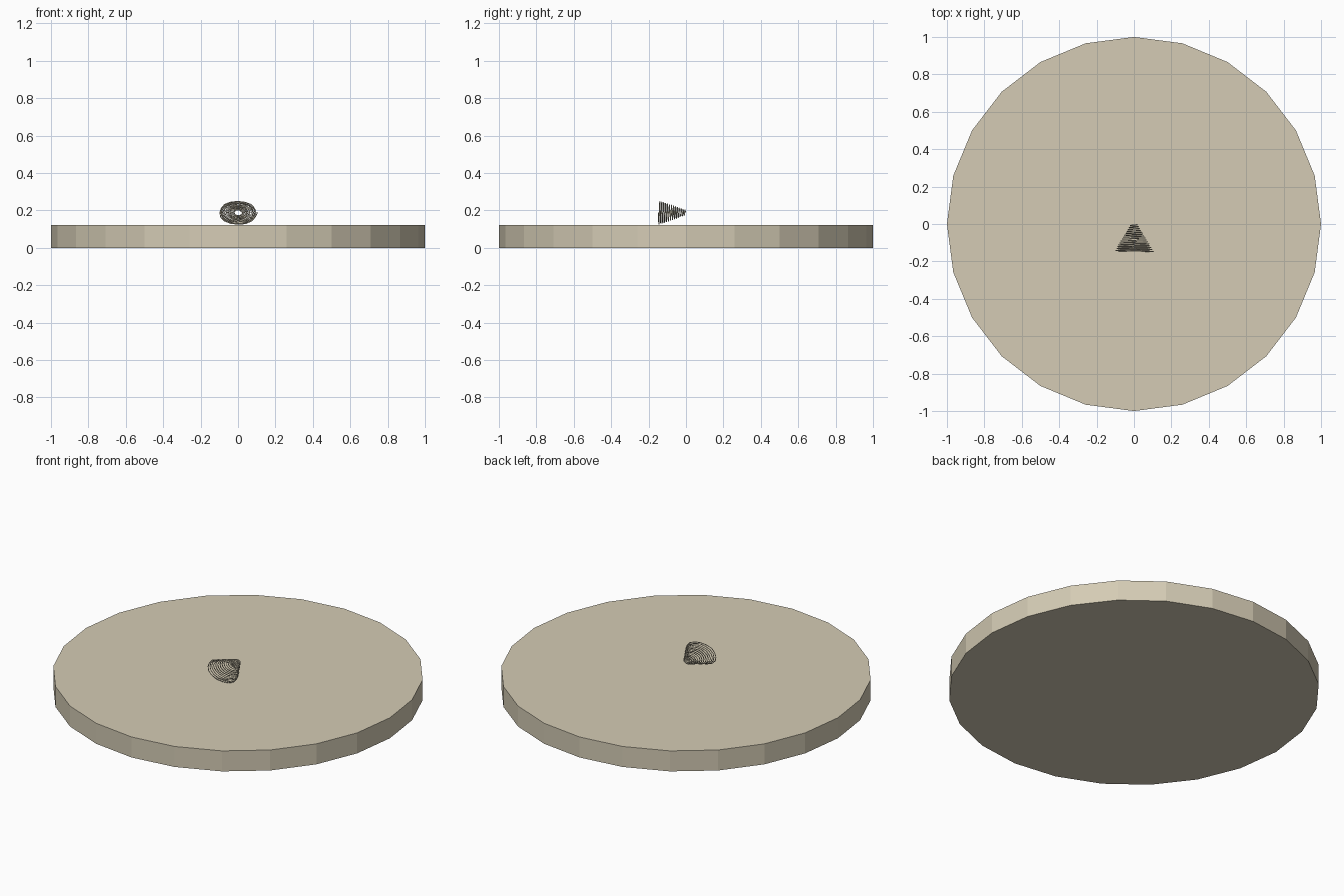
import bpy
import math
import random

random.seed(4)
cube = bpy.data.objects.get("Cube")
if cube:
    bpy.data.objects.remove(cube, do_unlink=True)


def make_material(name, rgb):
    mat = bpy.data.materials.new(name)
    mat.use_nodes = True
    mat.diffuse_color = (*rgb, 1)
    mat.node_tree.nodes["Principled BSDF"].inputs["Base Color"].default_value = (*rgb, 1)
    return mat


tan = make_material("warm tan", (0.66, 0.60, 0.46))

# Flat round base with faceted rim
BASE_HEIGHT = 0.122
bpy.ops.mesh.primitive_cylinder_add(vertices=24, radius=1, depth=BASE_HEIGHT,
                                    location=(0, 0, BASE_HEIGHT / 2))
base = bpy.context.object
base.name = "round_base"
base.data.materials.append(tan)

# Oval conical coil of thin wire, narrow end at the centre, opening forwards
TURNS, STEPS, WIRE = 14, 16, 0.0025
LENGTH, CENTRE_Z = 0.145, 0.188
count = TURNS * STEPS + 1
curve = bpy.data.curves.new("wire_coil", "CURVE")
curve.dimensions = "3D"
curve.bevel_depth = WIRE
curve.bevel_resolution = 0
curve.use_fill_caps = True
spline = curve.splines.new("POLY")
spline.points.add(count - 1)
for i, point in enumerate(spline.points):
    t = i / (count - 1)
    angle = math.tau * i / STEPS
    wobble = random.uniform(0.95, 1.0)
    x = (0.018 + 0.087 * t) * wobble * math.cos(angle)
    z = (0.014 + 0.051 * t) * wobble * math.sin(angle)
    point.co = (x, -WIRE - LENGTH * t, CENTRE_Z + z, 1)

coil = bpy.data.objects.new("wire_coil", curve)
bpy.context.collection.objects.link(coil)
bpy.ops.object.select_all(action="DESELECT")
coil.select_set(True)
bpy.context.view_layer.objects.active = coil
bpy.ops.object.convert(target="MESH")
coil = bpy.context.object
coil.data.materials.clear()
coil.data.materials.append(tan)
for face in coil.data.polygons:
    face.use_smooth = False
